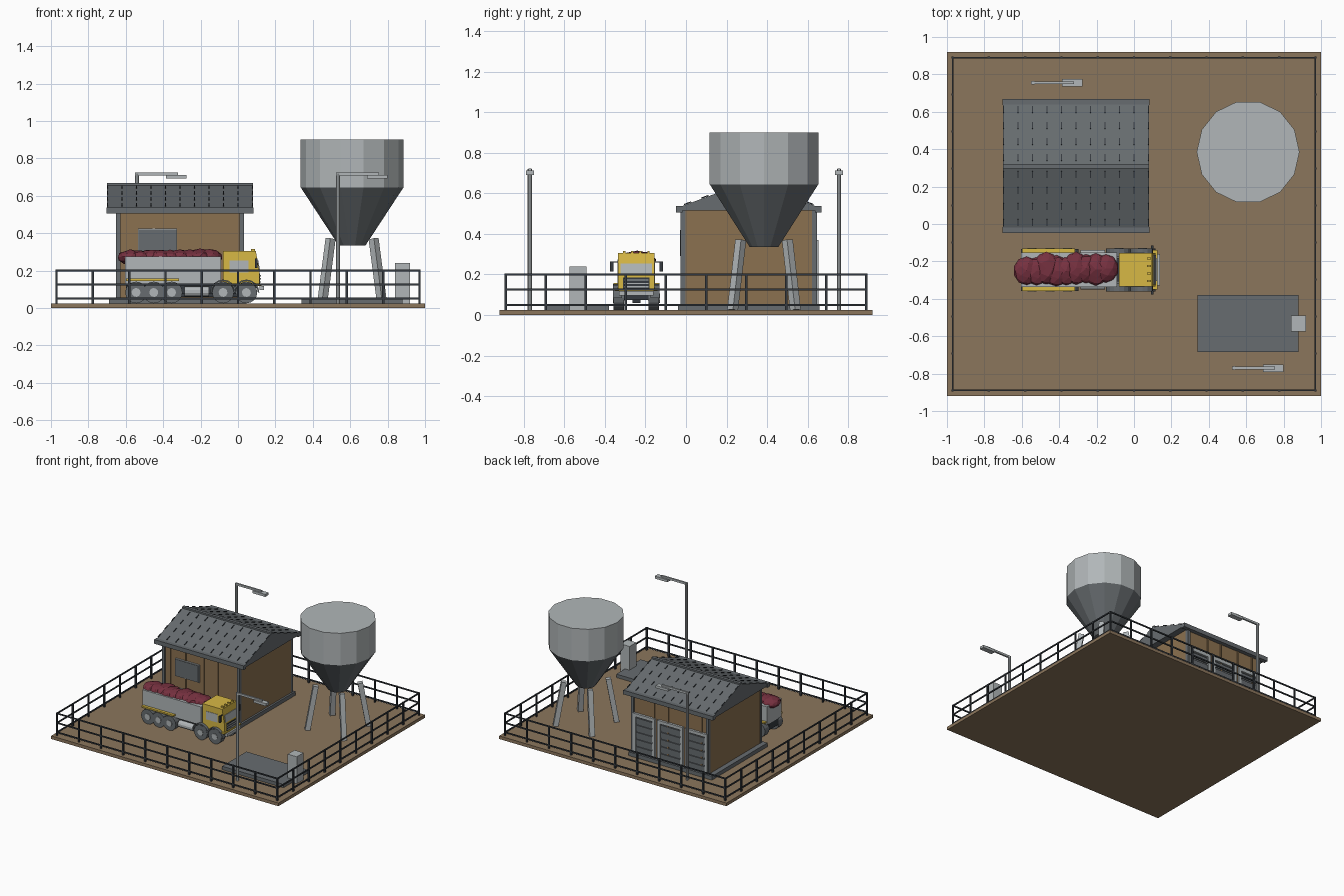
import bpy, bmesh, math, random
from mathutils import Vector, Matrix

random.seed(4)
if "Cube" in bpy.data.objects:
    bpy.data.objects.remove(bpy.data.objects["Cube"])


def material(name, *rgb):
    m = bpy.data.materials.new(name)
    m.use_nodes = True
    m.diffuse_color = (*rgb, 1)
    m.node_tree.nodes["Principled BSDF"].inputs["Base Color"].default_value = (*rgb, 1)
    return m


EARTH = material("earth brown", .26, .18, .107)
WALL = material("wall brown", .26, .165, .08)
GREY = material("slate grey", .135, .15, .16)
SILVER = material("silver", .44, .47, .48)
YELLOW = material("yellow", .68, .48, .06)
MAROON = material("maroon", .18, .03, .05)
DARK = material("charcoal", .035, .042, .05)


class Part:
    """Collects simple solids into one object of one colour."""
    def __init__(self, name, mat):
        self.name, self.mat, self.bm = name, mat, bmesh.new()

    def box(self, x0, x1, y0, y1, z0, z1):
        m = Matrix.Translation(((x0 + x1) / 2, (y0 + y1) / 2, (z0 + z1) / 2))
        m = m @ Matrix.Diagonal((x1 - x0, y1 - y0, z1 - z0, 1))
        bmesh.ops.create_cube(self.bm, size=1, matrix=m)
        return self

    def rod(self, a, b, r0, r1=None, sides=4, turn=math.pi / 4):
        a, b = Vector(a), Vector(b)
        m = Matrix.Translation((a + b) / 2) @ (b - a).to_track_quat('Z', 'Y').to_matrix().to_4x4()
        m = m @ Matrix.Rotation(turn, 4, 'Z')
        bmesh.ops.create_cone(self.bm, cap_ends=True, segments=sides, radius1=r0,
                              radius2=r0 if r1 is None else r1, depth=(b - a).length, matrix=m)
        return self

    def prism(self, points, direction):
        face = self.bm.faces.new([self.bm.verts.new(p) for p in points])
        out = bmesh.ops.extrude_face_region(self.bm, geom=[face])
        moved = [v for v in out["geom"] if isinstance(v, bmesh.types.BMVert)]
        bmesh.ops.translate(self.bm, verts=moved, vec=direction)
        return self

    def done(self):
        bmesh.ops.recalc_face_normals(self.bm, faces=self.bm.faces)
        mesh = bpy.data.meshes.new(self.name)
        self.bm.to_mesh(mesh)
        self.bm.free()
        mesh.materials.append(self.mat)
        ob = bpy.data.objects.new(self.name, mesh)
        bpy.context.collection.objects.link(ob)
        return ob


G = .025  # ground level
Part("ground", EARTH).box(-1, 1, -.92, .92, 0, G).done()

# Perimeter fence
FX, FY, T = .97, .89, .006
fence = Part("fence", DARK)
for s in (-1, 1):
    for i in range(11):
        x = -FX + i * 2 * FX / 10
        fence.box(x - T, x + T, s * FY - T, s * FY + T, G, .205)
    for i in range(1, 9):
        y = -FY + i * 2 * FY / 9
        fence.box(s * FX - T, s * FX + T, y - T, y + T, G, .205)
    for z in (.05, .125, .2):
        fence.box(-FX, FX, s * FY - .004, s * FY + .004, z - .005, z + .005)
        fence.box(s * FX - .004, s * FX + .004, -FY, FY, z - .005, z + .005)
fence.done()

# Shed walls, plinth and corner pipes
X0, X1, Y0, Y1, EAVE = -.65, .03, -.015, .635, .515
Part("shed_walls", WALL).box(X0, X1, Y0, Y1, G, EAVE).done()
Part("shed_plinth", GREY).box(X0 - .04, X1 + .015, Y0 - .025, Y1 + .025, G, .055).done()
pipes = Part("corner_pipes", GREY)
battens = Part("wall_battens", WALL)
for y in (Y0, Y1):
    for x in (X0 + .01, X1 - .01):
        pipes.box(x - .012, x + .012, y - .012, y + .012, G, EAVE)
    for x in (-.585, -.45, -.29, -.165):
        battens.box(x - .006, x + .006, y - .008, y + .008, .055, EAVE)
pipes.done()
battens.done()

# Front window
Part("window_frame", SILVER).box(-.535, -.325, Y0 - .01, Y0, .285, .425).done()
Part("window_pane", GREY).box(-.53, -.33, Y0 - .014, Y0, .29, .42).done()

# Roller doors on the back
frames, shutters = Part("door_frames", SILVER), Part("door_shutters", GREY)
for x, half in ((-.085, .085), (-.315, .1), (-.545, .085)):
    for s in (-1, 1):
        frames.box(x + s * half - .012, x + s * half + .012, Y1, Y1 + .018, .055, .37)
    frames.box(x - half, x + half, Y1, Y1 + .018, .345, .37)
    shutters.box(x - half, x + half, Y1, Y1 + .004, .055, .35)
    for i in range(5):
        z = .065 + i * .057
        shutters.box(x - half + .01, x + half - .01, Y1, Y1 + .012, z, z + .042)
frames.done()
shutters.done()

# Gabled roof with ridge cap, gutters and raised seams
RX0, RX1, MID, HALF, RIDGE, LOW = -.70, .08, .31, .355, .66, .528
profile = [(RX0, MID - HALF, EAVE), (RX0, MID - HALF, LOW), (RX0, MID, RIDGE),
           (RX0, MID + HALF, LOW), (RX0, MID + HALF, EAVE)]
Part("roof", GREY).prism(profile, (RX1 - RX0, 0, 0)).done()
trim, seams = Part("roof_trim", GREY), Part("roof_seams", DARK)
trim.box(RX0, RX1, MID - .012, MID + .012, RIDGE - .012, RIDGE + .008)
for s in (-1, 1):
    y = MID + s * (HALF - .012)
    trim.box(RX0 - .004, RX1 + .004, y - .016, y + .016, EAVE - .01, LOW + .01)
    for row in range(4):
        a = .08 + row * .24
        for col in range(11):
            x = RX0 + .003 + col * (RX1 - RX0 - .006) / 10
            ends = [(x, MID + s * HALF * t, RIDGE + (LOW - RIDGE) * t + .004) for t in (a, a + .1)]
            seams.rod(*ends, .004)
trim.done()
seams.done()

# Storage hopper on four splayed legs
HX, HY = .61, .385
n, spin = 14, math.pi / 2
Part("hopper_drum", SILVER).rod((HX, HY, .645), (HX, HY, .9), .275, sides=n, turn=spin).done()
Part("hopper_funnel", GREY).rod((HX, HY, .335), (HX, HY, .645), .072, .275, n, spin).done()
legs = Part("hopper_legs", SILVER)
for sx in (-1, 1):
    for sy in (-1, 1):
        legs.rod((HX + sx * .16, HY + sy * .155, G), (HX + sx * .115, HY + sy * .115, .37), .027)
legs.done()

# Weighing platform and control cabinet
Part("platform", GREY).box(.34, .88, -.685, -.38, G, .052).done()
Part("cabinet", SILVER).box(.84, .92, -.575, -.49, G, .24).done()

# Street lamps
for name, x, y in (("front_lamp", .535, -.77), ("back_lamp", -.54, .755)):
    lamp = Part(name, SILVER)
    lamp.rod((x, y, G), (x, y, .72), .011, sides=8)
    lamp.box(x - .01, x + .22, y - .007, y + .007, .708, .724)
    lamp.box(x + .155, x + .265, y - .02, y + .02, .692, .712)
    lamp.done()

# Truck running gear
C, WZ, R = -.245, .083, .058
FRONT, REAR = (-.08, .045), (-.545, -.45, -.355)
tyres, hubs = Part("tyres", GREY), Part("wheel_hubs", SILVER)
arches = Part("front_arches", GREY)
for s in (-1, 1):
    for x in FRONT + REAR:
        tyres.rod((x, C + s * .06, WZ), (x, C + s * .112, WZ), R, sides=16)
        hubs.rod((x, C + s * .11, WZ), (x, C + s * .116, WZ), .024, sides=10)
    for x in FRONT:
        angles = [math.pi * i / 8 for i in range(9)]
        arc = [(r * math.cos(a), r * math.sin(a)) for r, order in ((.069, angles), (.061, angles[::-1]))
               for a in order]
        arches.prism([(x + u, C + s * .07, WZ + v) for u, v in arc], (0, s * .045, 0))
tyres.done()
hubs.done()
arches.done()
Part("truck_chassis", DARK).box(-.6, .1, C - .06, C + .06, .075, .13).done()
Part("axles", DARK).box(-.57, .07, C - .02, C + .02, .06, .09).done()
tanks = Part("fuel_tanks", SILVER)
for s in (-1, 1):
    tanks.rod((-.285, C + s * .08, .088), (-.155, C + s * .08, .088), .027, sides=12)
tanks.done()

# Tipper body, rear guards and load
Part("tipper_body", SILVER).box(-.605, -.09, C - .092, C + .092, .13, .275).done()
guards = Part("rear_guards", YELLOW)
for s in (-1, 1):
    y = C + s * .1
    guards.box(-.6, -.315, y - .014, y + .014, .145, .157)
guards.done()
load = Part("load", MAROON)
for i in range(9):
    spot = (-.575 + i * .053, C + random.uniform(-.01, .01), .272)
    size = Matrix.Diagonal((.07, random.uniform(.075, .092), random.uniform(.036, .043), 1))
    bmesh.ops.create_icosphere(load.bm, subdivisions=2, radius=1, matrix=Matrix.Translation(spot) @ size)
for v in load.bm.verts:
    v.co.z += random.uniform(-.004, .004)
load.done()

# Cab with windows, grille, bumper, mirrors and roof lights
CX0, CX1, W = -.08, .1, .09
side = [(CX0, .12), (CX1 + .015, .12), (CX1 + .015, .19), (CX1 - .005, .305), (CX0, .305)]
Part("cab", YELLOW).prism([(x, C - W, z) for x, z in side], (0, 2 * W, 0)).done()
glass = Part("cab_windows", SILVER)
for s in (-1, 1):
    y = C + s * W
    glass.box(-.045, .055, y - .003, y + .003, .19, .255)
screen = [(CX1 + .014, .2), (CX1 + .0045, .255), (CX1 + .0085, .255), (CX1 + .018, .2)]
glass.prism([(x, C - W + .012, z) for x, z in screen], (0, 2 * W - .024, 0)).done()
grille = Part("grille", DARK).box(CX1 + .01, CX1 + .018, C - .065, C + .065, .125, .185)
grille.done()
bars = Part("grille_bars", SILVER)
for z in (.135, .152, .169):
    bars.box(CX1 + .012, CX1 + .022, C - .06, C + .06, z, z + .007)
bars.box(.115, .138, C - .085, C + .085, .095, .118).done()
Part("bumper", YELLOW).box(.09, .125, C - .105, C + .105, .118, .128).done()
mirrors = Part("mirrors", DARK)
for s in (-1, 1):
    y = C + s * .122
    mirrors.box(.092, .104, y - .009, y + .009, .215, .265)
    mirrors.rod((.098, C + s * W, .262), (.098, y, .262), .004)
mirrors.done()
lights = Part("roof_lights", YELLOW)
for i in range(4):
    y = C - .06 + i * .04
    lights.box(.07, .09, y - .006, y + .006, .3, .316)
lights.done()
